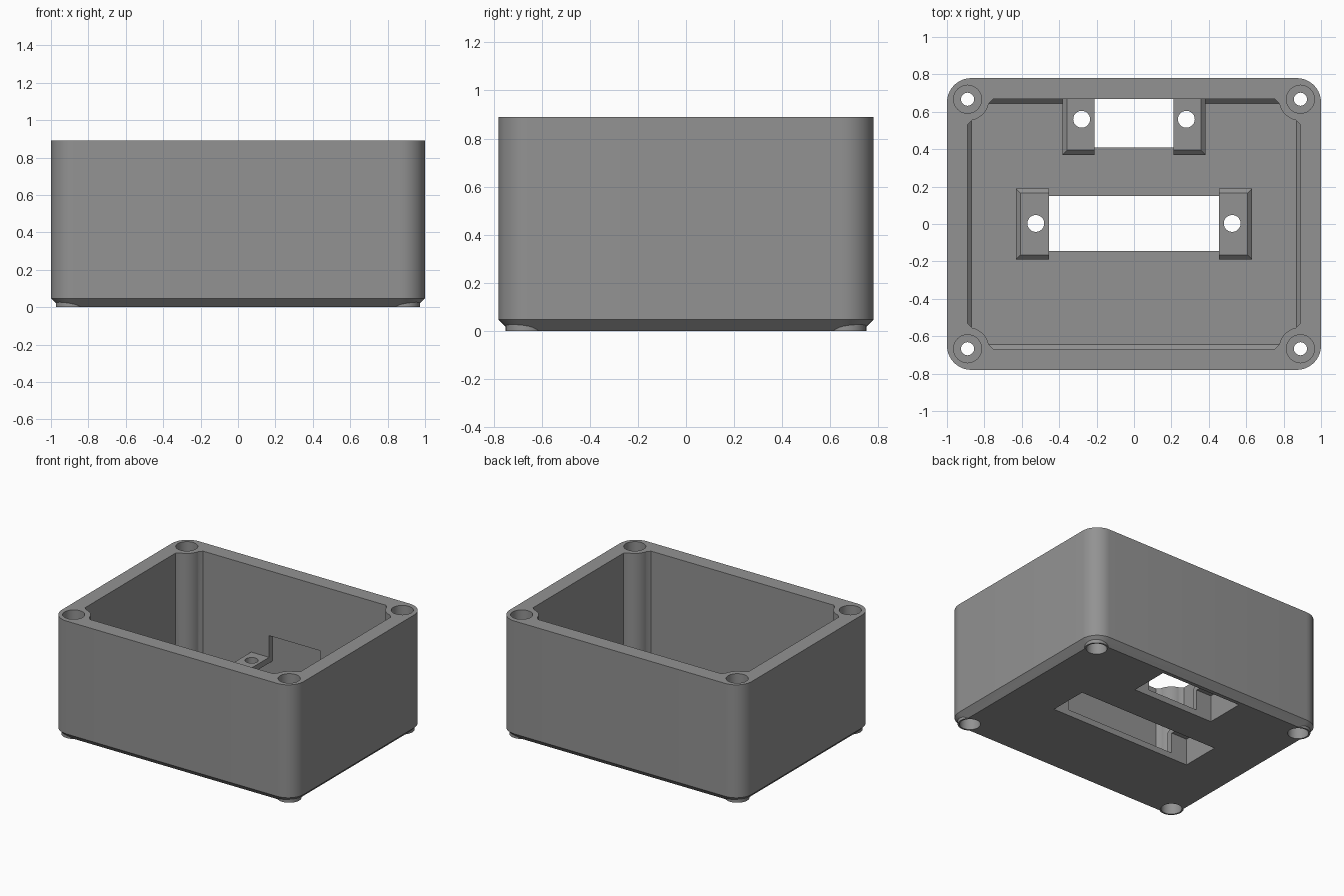
import bpy, bmesh, math

if "Cube" in bpy.data.objects:
    bpy.data.objects.remove(bpy.data.objects["Cube"])

grey = bpy.data.materials.new("mid grey")
grey.diffuse_color = (0.29, 0.29, 0.29, 1)
grey.use_nodes = True
grey.node_tree.nodes["Principled BSDF"].inputs["Base Color"].default_value = grey.diffuse_color
SIGNS = [(1, 1), (-1, 1), (-1, -1), (1, -1)]
PX, PY, TOP, FLOOR = 0.89, 0.667, 0.89, 0.045


def loft(name, loops):
    """Closed solid from stacked outlines: [(z, [(x, y), ...]), ...]"""
    bm = bmesh.new()
    rings = [[bm.verts.new((x, y, z)) for x, y in pts] for z, pts in loops]
    n = len(rings[0])
    for a, b in zip(rings, rings[1:]):
        for i in range(n):
            j = (i + 1) % n
            bm.faces.new((a[i], a[j], b[j], b[i]))
    bm.faces.new(rings[0][::-1])
    bm.faces.new(rings[-1])
    bmesh.ops.recalc_face_normals(bm, faces=bm.faces)
    me = bpy.data.meshes.new(name)
    bm.to_mesh(me)
    bm.free()
    me.materials.append(grey)
    ob = bpy.data.objects.new(name, me)
    bpy.context.collection.objects.link(ob)
    return ob


def rect(x0, x1, y0, y1):
    return [(x0, y0), (x1, y0), (x1, y1), (x0, y1)]


def rounded(hx, hy, r, seg=10):
    pts = []
    for k, (sx, sy) in enumerate(SIGNS):
        for i in range(seg + 1):
            a = math.pi / 2 * (k + i / seg)
            pts.append((sx * (hx - r) + r * math.cos(a), sy * (hy - r) + r * math.sin(a)))
    return pts


def box(name, x0, x1, y0, y1, z0, z1):
    return loft(name, [(z0, rect(x0, x1, y0, y1)), (z1, rect(x0, x1, y0, y1))])


def cyl(name, x, y, r, z0, z1, n=40):
    pts = [(x + r * math.cos(2 * math.pi * i / n), y + r * math.sin(2 * math.pi * i / n)) for i in range(n)]
    return loft(name, [(z0, pts), (z1, pts)])


def boolean(target, tool, op="DIFFERENCE"):
    mod = target.modifiers.new("cut", "BOOLEAN")
    mod.operation, mod.solver, mod.object = op, "EXACT", tool
    bpy.context.view_layer.objects.active = target
    bpy.ops.object.modifier_apply(modifier=mod.name)
    bpy.data.objects.remove(tool)


# Outer body with rounded corners and a chamfered base
c = 0.047
body = loft("box_body", [(0, rounded(1 - c, 0.78 - c, 0.13 - c)),
                         (c, rounded(1, 0.78, 0.13)), (TOP, rounded(1, 0.78, 0.13))])
# Round feet breaking through the base chamfer
for sx, sy in SIGNS:
    boolean(body, cyl("foot", sx * PX, sy * PY, 0.083, 0, 0.1), "UNION")

# Interior space, chamfered around the floor
cavity = loft("cavity", [(FLOOR, rect(-0.868, 0.868, -0.645, 0.645)),
                         (FLOOR + 0.022, rect(-PX, PX, -PY, PY)),
                         (1.0, rect(-PX, PX, -PY, PY))])
# Corner posts with small flares into the walls
for sx, sy in SIGNS:
    pts = [(0.2, 0.2), (0.2, -0.135), (0, -0.135), (-0.025, -0.112)]
    pts += [(-0.115 * math.sin(math.radians(a)), -0.115 * math.cos(math.radians(a))) for a in range(17, 74, 7)]
    pts += [(-0.112, -0.025), (-0.135, 0), (-0.135, 0.2)]
    pts = [(sx * (PX + x), sy * (PY + y)) for x, y in pts]
    boolean(cavity, loft("corner_post", [(0, pts), (1.2, pts)]))

# Raised mounting brackets on the floor, chamfered on their outer edges
b = 0.025
for s in (1, -1):
    for x0, x1, y0, y1, back in ((0.455, 0.632, -0.19, 0.19, b), (0.21, 0.383, 0.37, 0.8, 0)):
        low = [(s * x, y) for x, y in rect(x0, x1, y0, y1)]
        high = [(s * x, y) for x, y in rect(x0, x1 - b, y0 + b, y1 - back)]
        boolean(cavity, loft("bracket", [(0, low), (0.243 - b, low), (0.243, high)]))
boolean(body, cavity)

# Slots in the floor that hollow the brackets, and the recess in the rear wall
boolean(body, box("middle_slot", -0.585, 0.585, -0.145, 0.15, -0.1, 0.2))
boolean(body, box("rear_slot", -0.335, 0.335, 0.41, 0.705, -0.1, 0.2))
boolean(body, box("wall_recess", -0.21, 0.21, 0.5, 0.705, -0.1, 0.405))

# Bracket screw holes
for s in (1, -1):
    boolean(body, cyl("bracket_hole", s * 0.525, 0.003, 0.045, 0.15, 0.3))
    boolean(body, cyl("bracket_hole", s * 0.28, 0.56, 0.045, 0.15, 0.3))

# Corner bores: narrow through hole with a wide counterbore at each end
for sx, sy in SIGNS:
    x, y = sx * PX, sy * PY
    boolean(body, cyl("through_hole", x, y, 0.035, -0.1, 1.0))
    boolean(body, cyl("top_counterbore", x, y, 0.075, TOP - 0.12, 1.0))
    boolean(body, cyl("base_counterbore", x, y, 0.071, -0.1, 0.12))

bpy.ops.object.select_all(action="DESELECT")
body.select_set(True)
bpy.context.view_layer.objects.active = body
bpy.ops.object.shade_smooth_by_angle(angle=math.radians(30))
